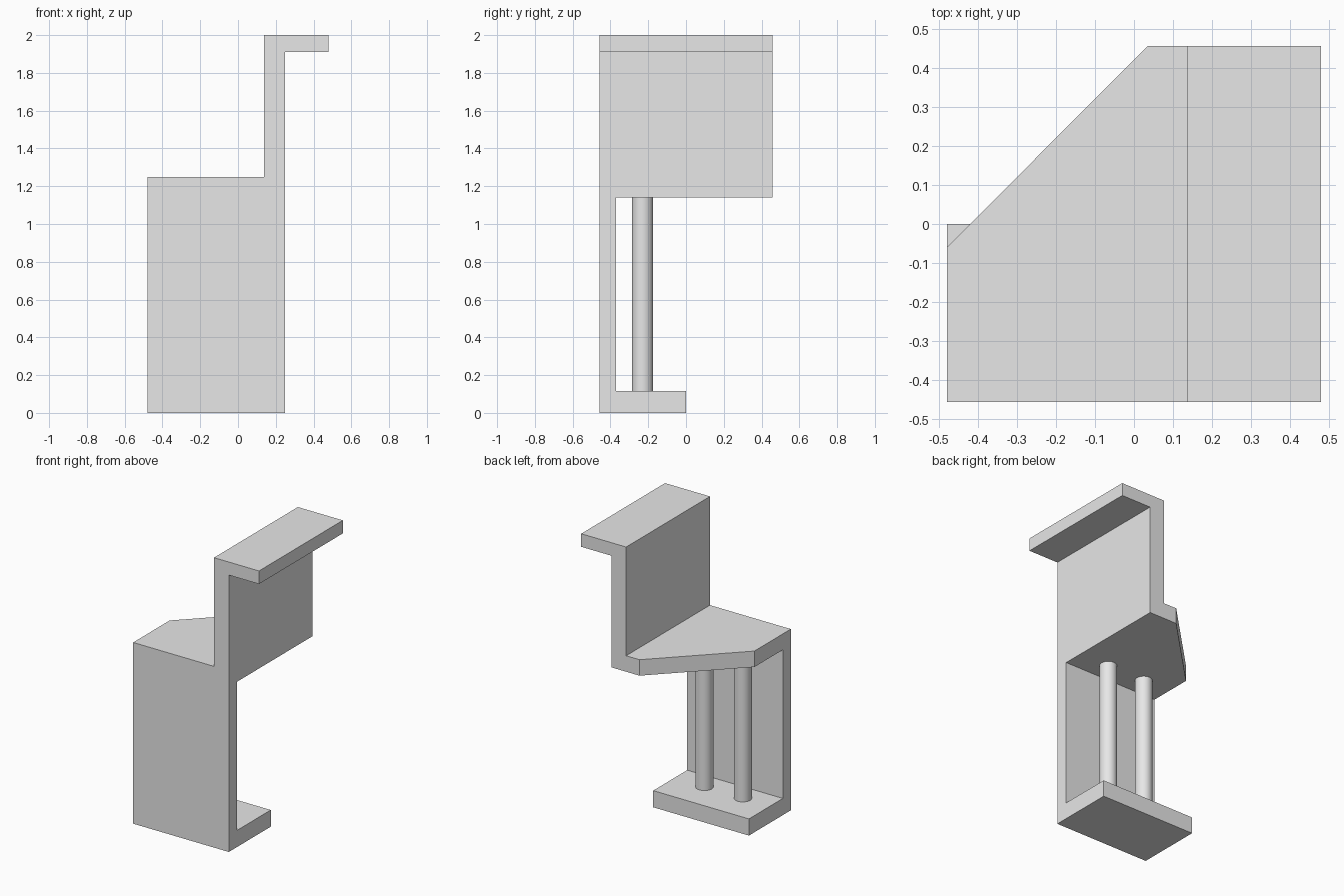
import bpy
import bmesh
from mathutils import Vector

cube = bpy.data.objects.get("Cube")
if cube:
    bpy.data.objects.remove(cube, do_unlink=True)

# Single plain material
grey = bpy.data.materials.new("light grey")
grey.use_nodes = True
GREY = (0.8, 0.8, 0.8, 1)
grey.diffuse_color = GREY
grey.node_tree.nodes["Principled BSDF"].inputs["Base Color"].default_value = GREY

# Shared dimensions
LEFT, RIGHT, LIP = -0.48, 0.25, 0.48
FRONT, BACK = -0.457, 0.457
SEAT_LOW, SEAT_TOP, TOP = 1.14, 1.25, 2.0
BASE_TOP = 0.115


def prism(name, profile, direction):
    """Extrude a closed planar profile along a vector."""
    bm = bmesh.new()
    face = bm.faces.new([bm.verts.new(p) for p in profile])
    new = bmesh.ops.extrude_face_region(bm, geom=[face], use_keep_orig=True)["geom"]
    bmesh.ops.translate(bm, vec=Vector(direction),
                        verts=[g for g in new if isinstance(g, bmesh.types.BMVert)])
    bmesh.ops.recalc_face_normals(bm, faces=bm.faces)
    mesh = bpy.data.meshes.new(name)
    bm.to_mesh(mesh)
    bm.free()
    mesh.materials.append(grey)
    obj = bpy.data.objects.new(name, mesh)
    bpy.context.collection.objects.link(obj)
    return obj


# Foot and front panel: L profile seen from the side
foot = [(FRONT, 0), (0, 0), (0, BASE_TOP), (-0.37, BASE_TOP),
        (-0.37, SEAT_TOP), (FRONT, SEAT_TOP)]
body = prism("bracket_body", [(LEFT, y, z) for y, z in foot], (RIGHT - LEFT, 0, 0))

# Shelf with a cut corner
plan = [(LEFT, FRONT), (RIGHT, FRONT), (RIGHT, BACK), (0.035, BACK), (LEFT, -0.06)]
shelf = prism("shelf", [(x, y, SEAT_LOW) for x, y in plan], (0, 0, SEAT_TOP - SEAT_LOW))

# Upright wall with top lip
wall = [(0.137, SEAT_LOW), (RIGHT, SEAT_LOW), (RIGHT, 1.91), (LIP, 1.91),
        (LIP, TOP), (0.137, TOP)]
upright = prism("upright", [(x, FRONT, z) for x, z in wall], (0, BACK - FRONT, 0))

# Merge the plates into one solid
bpy.context.view_layer.objects.active = body
for part in (shelf, upright):
    mod = body.modifiers.new("union", "BOOLEAN")
    mod.operation = "UNION"
    mod.solver = "EXACT"
    mod.object = part
    bpy.ops.object.modifier_apply(modifier=mod.name)
    bpy.data.objects.remove(part, do_unlink=True)

# Clean up coplanar seams
bm = bmesh.new()
bm.from_mesh(body.data)
bmesh.ops.remove_doubles(bm, verts=bm.verts, dist=0.0001)
bmesh.ops.dissolve_limit(bm, angle_limit=0.01, verts=bm.verts, edges=bm.edges)
bm.to_mesh(body.data)
bm.free()

# Two round columns between foot and shelf
for name, x in (("left_column", 0.02), ("right_column", -0.273)):
    bpy.ops.mesh.primitive_cylinder_add(
        vertices=48, radius=0.056, depth=SEAT_LOW - BASE_TOP,
        location=(x, -0.23, (SEAT_LOW + BASE_TOP) / 2))
    column = bpy.context.object
    column.name = name
    column.data.materials.append(grey)
    bpy.ops.object.shade_smooth_by_angle()
